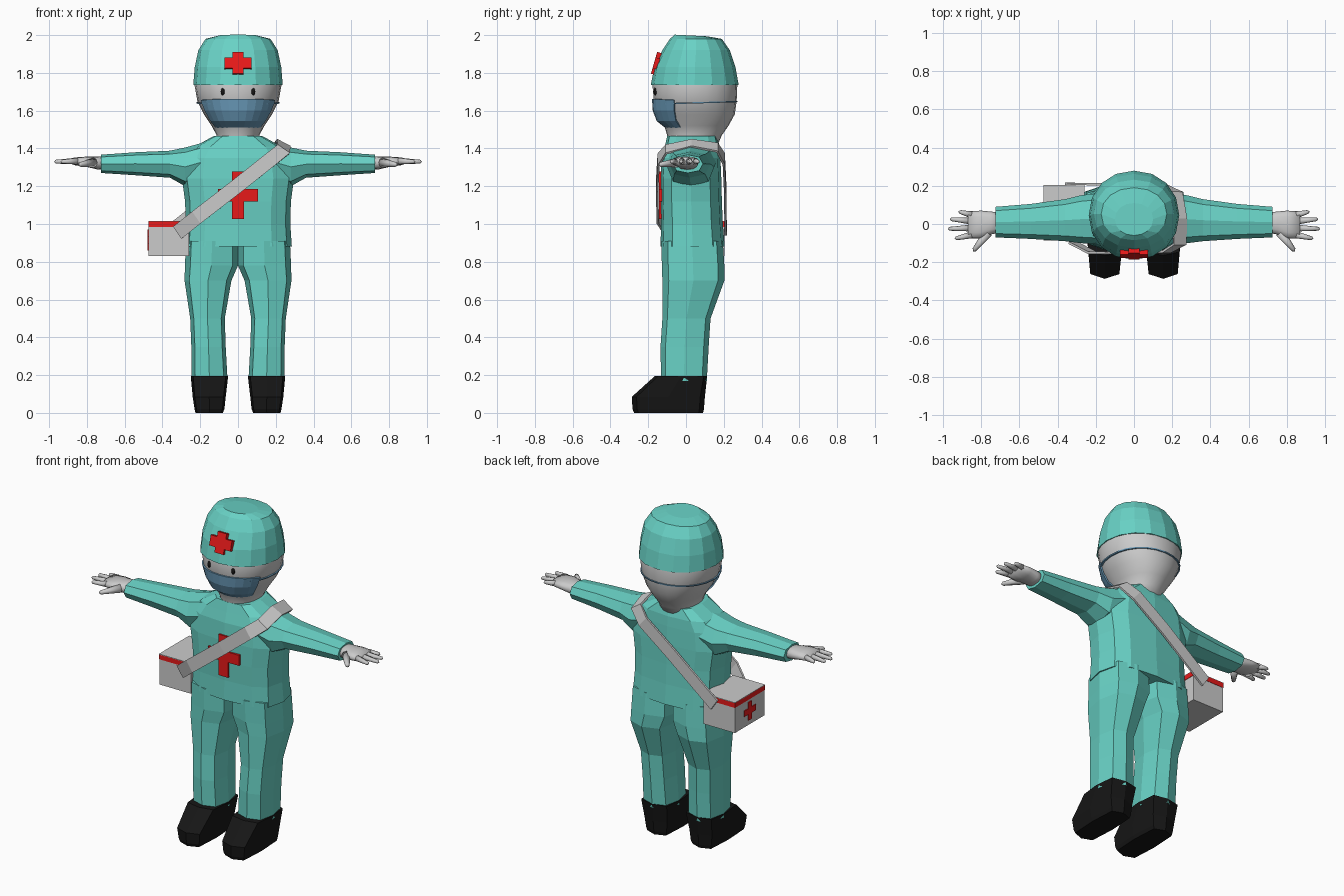
import bpy, bmesh, math
from mathutils import Vector, Matrix

if "Cube" in bpy.data.objects:
    bpy.data.objects.remove(bpy.data.objects["Cube"])


def material(name, col):
    m = bpy.data.materials.new(name)
    m.diffuse_color = (*col, 1)
    m.use_nodes = True
    m.node_tree.nodes["Principled BSDF"].inputs["Base Color"].default_value = m.diffuse_color
    return m


TEAL = material("teal cloth", (0.14, 0.64, 0.56))
RED = material("red", (0.8, 0.01, 0.01))
BLACK = material("black", (0.008, 0.008, 0.008))
BLUE = material("mask blue", (0.14, 0.32, 0.48))


def finish(name, bm, mat=None, smooth=False):
    bmesh.ops.recalc_face_normals(bm, faces=bm.faces)
    for f in bm.faces:
        f.smooth = smooth
    me = bpy.data.meshes.new(name)
    bm.to_mesh(me)
    bm.free()
    ob = bpy.data.objects.new(name, me)
    bpy.context.collection.objects.link(ob)
    if mat:
        me.materials.append(mat)
    return ob


def loft(name, rings, mat=None, n=12, e=2.0, axis='z', s=1, arc=None, smooth=False):
    """Superellipse rings (t, u0, u1, v0, v1[, tilt]) skinned along z (u,v=x,y) or x (u,v=y,z)."""
    bm = bmesh.new()
    rows = []
    for t, u0, u1, v0, v1, *tilt in rings:
        row = []
        for i in range(n):
            if arc:
                a = arc[0] + (arc[1] - arc[0]) * i / (n - 1)
            else:
                a = 2 * math.pi * i / n
            c, d = (math.copysign(abs(f) ** (2 / e), f) for f in (math.cos(a), math.sin(a)))
            u = (u0 + u1) / 2 + (u1 - u0) / 2 * c
            v = (v0 + v1) / 2 + (v1 - v0) / 2 * d
            tt = t + (tilt[0] * (v - (v0 + v1) / 2) if tilt else 0)
            p = (u, v, tt) if axis == 'z' else (tt, u, v)
            row.append(bm.verts.new((p[0] * s, p[1], p[2])))
        rows.append(row)
    for a, b in zip(rows, rows[1:]):
        for i in range(n - 1 if arc else n):
            j = (i + 1) % n
            bm.faces.new((a[i], a[j], b[j], b[i]))
    if not arc:
        bm.faces.new(rows[0])
        bm.faces.new(rows[-1])
    return finish(name, bm, mat, smooth)


def box(name, lo, hi, mat=None):
    lo, hi = Vector(lo), Vector(hi)
    bm = bmesh.new()
    bmesh.ops.create_cube(bm, size=1)
    bmesh.ops.scale(bm, vec=hi - lo, verts=bm.verts)
    bmesh.ops.translate(bm, vec=(lo + hi) / 2, verts=bm.verts)
    return finish(name, bm, mat)


def cross(name, loc, rx, rz, w, depth, rot):
    """Medical cross facing -y before rotation."""
    q = [(w, w), (w, rz), (-w, rz), (-w, w), (-rx, w), (-rx, -w),
         (-w, -w), (-w, -rz), (w, -rz), (w, -w), (rx, -w), (rx, w)]
    bm = bmesh.new()
    f = bm.faces.new([bm.verts.new((x, depth / 2, z)) for x, z in q])
    ext = bmesh.ops.extrude_face_region(bm, geom=[f])["geom"]
    bmesh.ops.translate(bm, vec=(0, -depth, 0),
                        verts=[v for v in ext if isinstance(v, bmesh.types.BMVert)])
    bmesh.ops.transform(bm, matrix=Matrix.Translation(loc) @ rot, verts=bm.verts)
    return finish(name, bm, RED)


def finger(name, a, b, r0, r1, s):
    a, b = Vector(a), Vector(b)
    d = b - a
    bm = bmesh.new()
    bmesh.ops.create_cone(bm, cap_ends=True, segments=8, radius1=r0, radius2=r1, depth=d.length)
    tip = [f for f in bm.faces if f.normal.z > 0.9]
    top = bmesh.ops.poke(bm, faces=tip)["verts"]
    bmesh.ops.translate(bm, vec=(0, 0, r1), verts=top)
    m = Matrix.Translation((a + b) / 2) @ d.to_track_quat('Z', 'Y').to_matrix().to_4x4()
    bmesh.ops.transform(bm, matrix=Matrix.Diagonal((s, 1, 1, 1)) @ m, verts=bm.verts)
    return finish(name, bm, None, True)


# Head and neck
loft("head", [(1.40, -.115, .115, -.09, .16), (1.47, -.113, .113, -.1, .19),
              (1.52, -.14, .14, -.115, .225), (1.58, -.18, .18, -.15, .258),
              (1.65, -.215, .215, -.17, .268), (1.74, -.231, .231, -.178, .272),
              (1.82, -.21, .21, -.15, .25)], n=24, e=2.1, smooth=True)

# Surgical cap with its badge
loft("cap", [(1.735, -.237, .237, -.187, .279), (1.83, -.229, .229, -.168, .262),
             (1.92, -.21, .21, -.125, .232), (1.98, -.172, .172, -.085, .19),
             (1.998, -.1, .1, -.06, .11, -.05)], TEAL, n=16, e=2.1)
cross("cap_cross", (0, -.157, 1.85), .072, .06, .03, .025, Matrix.Rotation(-.28, 4, 'X'))

# Face mask with string round the head
mask = loft("mask", [(1.505, -.13, .13, -.105, .21), (1.545, -.165, .165, -.155, .24),
                     (1.60, -.2, .2, -.176, .265), (1.65, -.222, .222, -.18, .272, -.05)],
            BLUE, n=11, e=2.1, arc=(math.radians(-152), math.radians(-28)))
mask.modifiers.new("thickness", 'SOLIDIFY').thickness = .008
loft("mask_string", [(1.638, -.219, .219, -.174, .273, .03), (1.645, -.221, .221, -.175, .274, .03)],
     BLUE, n=24, e=2.1)

# Tunic
loft("tunic", [(.88, -.285, .285, -.135, .205), (1.0, -.277, .277, -.132, .195),
               (1.12, -.28, .28, -.136, .19), (1.24, -.297, .297, -.136, .187),
               (1.35, -.28, .28, -.128, .182), (1.41, -.23, .23, -.112, .178),
               (1.465, -.13, .13, -.1, .165)], TEAL, n=12, e=3)
cross("chest_cross", (0, -.134, 1.152), .105, .125, .032, .016, Matrix.Identity(4))

for side, s in (("left", 1), ("right", -1)):
    # Sleeve
    loft(side + "_sleeve", [(.15, -.11, .165, 1.24, 1.44), (.28, -.10, .15, 1.20, 1.405),
                            (.36, -.09, .13, 1.245, 1.388), (.54, -.078, .105, 1.258, 1.38),
                            (.725, -.07, .09, 1.27, 1.367)], TEAL, n=8, e=2.4, axis='x', s=s)
    # Trouser leg and shoe
    loft(side + "_trouser_leg", [(.17, .055, .247, -.132, .11), (.35, .065, .247, -.135, .12),
                                 (.5, .07, .253, -.125, .13), (.7, .035, .283, -.125, .203),
                                 (.78, 0, .281, -.128, .203), (.91, 0, .275, -.13, .195)],
         TEAL, n=8, e=3, s=s)
    loft(side + "_shoe", [(0, .08, .225, -.275, .09), (.02, .072, .23, -.283, .095),
                          (.085, .065, .24, -.287, .1), (.195, .052, .25, -.165, .112)],
         BLACK, n=8, e=5, s=s)
    # Hand
    loft(side + "_palm", [(.70, -.045, .06, 1.285, 1.355), (.75, -.055, .065, 1.29, 1.358),
                          (.80, -.075, .07, 1.302, 1.357), (.87, -.075, .066, 1.312, 1.352)],
         n=12, e=2.4, axis='x', s=s, smooth=True)
    for k, (y0, x, y) in enumerate([(-.057, .93, -.075), (-.021, .965, -.025),
                                    (.015, .955, .025), (.048, .91, .063)]):
        finger(f"{side}_finger_{k + 1}", (.85, y0, 1.333), (x, y, 1.33), .018, .01, s)
    finger(side + "_thumb", (.765, -.045, 1.325), (.835, -.135, 1.315), .026, .012, s)
    # Eye
    bm = bmesh.new()
    bmesh.ops.create_uvsphere(bm, u_segments=10, v_segments=8, radius=1)
    bmesh.ops.scale(bm, vec=(.011, .008, .019), verts=bm.verts)
    bmesh.ops.translate(bm, vec=(s * .081, -.163, 1.70), verts=bm.verts)
    finish(side + "_eye", bm, BLACK, True)

# First aid bag: case, red rim, lid and badge
box("bag_case", (-.473, -.085, .83), (-.26, .203, .99))
box("bag_rim", (-.475, -.087, .985), (-.258, .205, 1.014), RED)
box("bag_lid", (-.475, -.087, 1.013), (-.258, .205, 1.017))
cross("bag_cross", (-.474, .06, .915), .055, .055, .018, .008, Matrix.Rotation(-math.pi / 2, 4, 'Z'))

# Shoulder strap: centre line and half-width vector at each point
path = [((-.32, -.098, .955), (-.022, 0, .032)), ((-.22, -.15, 1.035), (-.022, 0, .032)),
        ((0, -.153, 1.205), (-.022, 0, .032)), ((.17, -.145, 1.34), (-.022, 0, .032)),
        ((.24, -.105, 1.395), (-.032, 0, .022)), ((.24, .03, 1.427), (-.035, 0, .018)),
        ((.22, .165, 1.405), (-.032, 0, .022)), ((.15, .2, 1.345), (-.025, 0, .03)),
        ((-.05, .207, 1.2), (-.022, 0, .032)), ((-.34, .21, .97), (-.022, 0, .032))]
bm = bmesh.new()
pairs = [[bm.verts.new(Vector(p) + k * Vector(w)) for k in (-1, 1)] for p, w in path]
for a, b in zip(pairs, pairs[1:]):
    bm.faces.new((a[0], a[1], b[1], b[0]))
strap = finish("shoulder_strap", bm)
mod = strap.modifiers.new("thickness", 'SOLIDIFY')
mod.thickness, mod.offset = .012, 0
